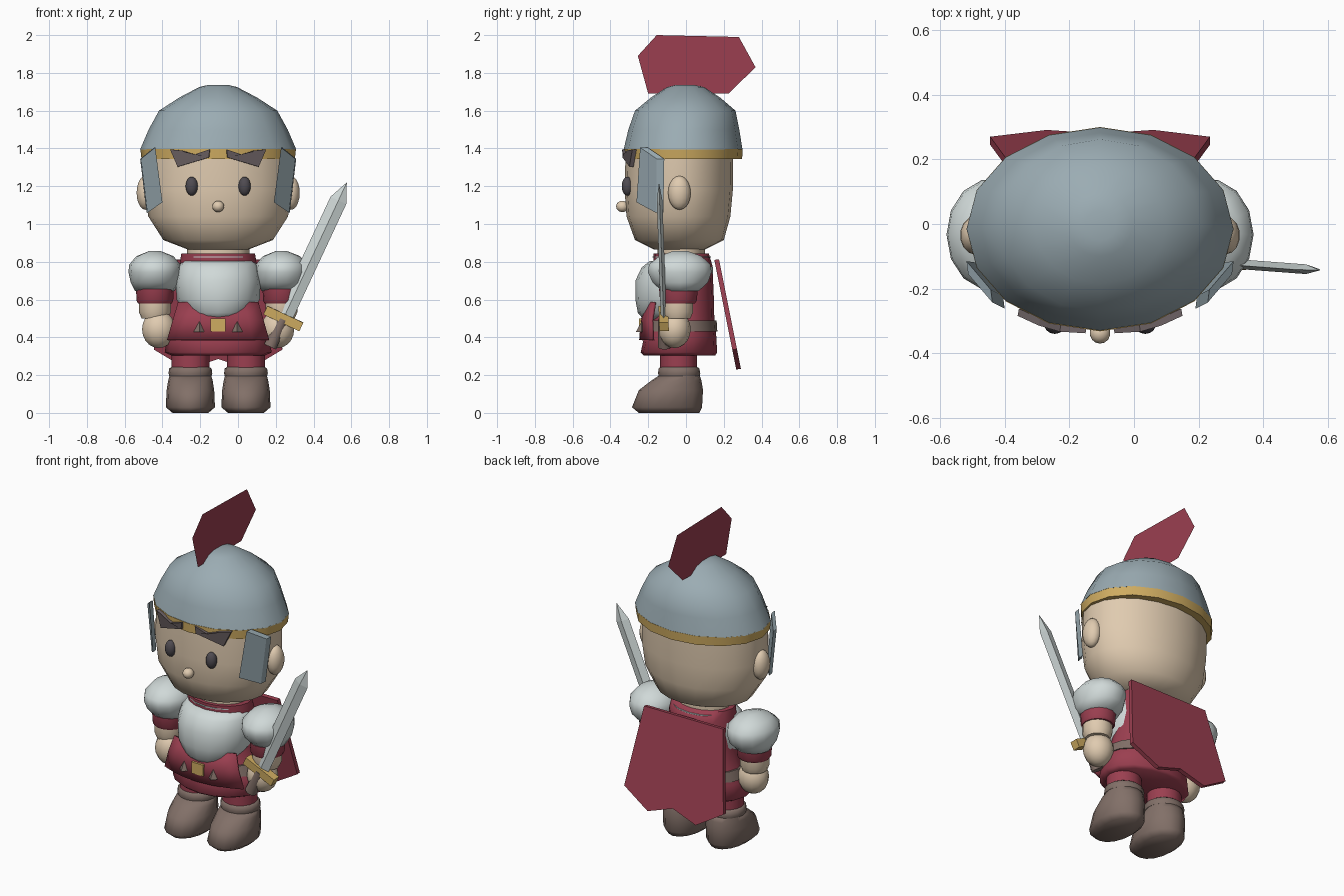
import bpy, bmesh, math
from mathutils import Vector, Matrix

if "Cube" in bpy.data.objects:
    bpy.data.objects.remove(bpy.data.objects["Cube"])

C = -0.105  # x of the body's centre line


def material(name, r, g, b):
    m = bpy.data.materials.new(name)
    lin = [(v / 255 / 12.92 if v < 11 else ((v / 255 + 0.055) / 1.055) ** 2.4) for v in (r, g, b)]
    m.diffuse_color = (*lin, 1)
    m.use_nodes = True
    m.node_tree.nodes["Principled BSDF"].inputs["Base Color"].default_value = m.diffuse_color
    return m


SKIN = material("skin", 224, 203, 176)
STEEL = material("blue_steel", 155, 172, 179)
GOLD = material("gold", 207, 172, 97)
RED = material("crimson", 155, 63, 80)
SILVER = material("pale_silver", 208, 217, 216)
BROWN = material("boot_brown", 130, 112, 104)
DARK = material("eye_dark", 79, 75, 81)
BROW = material("brow_grey", 109, 98, 100)


def finish(name, bm, mat, angle=None):
    bmesh.ops.recalc_face_normals(bm, faces=bm.faces)
    me = bpy.data.meshes.new(name)
    bm.to_mesh(me)
    bm.free()
    me.materials.append(mat)
    ob = bpy.data.objects.new(name, me)
    bpy.context.collection.objects.link(ob)
    if angle:
        bpy.ops.object.select_all(action='DESELECT')
        ob.select_set(True)
        bpy.context.view_layer.objects.active = ob
        bpy.ops.object.shade_smooth_by_angle(angle=math.radians(angle))
    return ob


def loft(name, mat, rings, x=C, n=16, angle=50):
    """Stack of ellipses: (z, half width, front y, back y)."""
    bm = bmesh.new()
    prev = None
    loops = []
    for z, rx, y0, y1 in rings:
        loop = []
        for i in range(n):
            a = 2 * math.pi * i / n
            loop.append(bm.verts.new((x + rx * math.cos(a), (y0 + y1) / 2 + (y1 - y0) / 2 * math.sin(a), z)))
        if prev:
            for i in range(n):
                bm.faces.new((prev[i], prev[(i + 1) % n], loop[(i + 1) % n], loop[i]))
        prev = loop
        loops.append(loop)
    bm.faces.new(loops[0][::-1])
    bm.faces.new(loops[-1])
    return finish(name, bm, mat, angle)


def ball(name, mat, centre, radii, u=14, v=10):
    bm = bmesh.new()
    m = Matrix.Translation(centre) @ Matrix.Diagonal((*radii, 1))
    bmesh.ops.create_uvsphere(bm, u_segments=u, v_segments=v, radius=1, matrix=m)
    return finish(name, bm, mat, 60)


def plate(name, mat, pts, offset):
    """Polygon given thickness along the offset vector."""
    bm = bmesh.new()
    a = [bm.verts.new(p) for p in pts]
    if Vector(offset).length == 0:
        bm.faces.new(a)
    else:
        b = [bm.verts.new(Vector(p) + Vector(offset)) for p in pts]
        bm.faces.new(a)
        bm.faces.new(b[::-1])
        for i in range(len(a)):
            j = (i + 1) % len(a)
            bm.faces.new((a[i], b[i], b[j], a[j]))
    return finish(name, bm, mat)


# Head and helmet
loft("head", SKIN, [(0.865, 0.16, -0.17, 0.10), (0.915, 0.29, -0.27, 0.20), (1.04, 0.37, -0.315, 0.235),
                    (1.18, 0.39, -0.325, 0.248), (1.37, 0.39, -0.32, 0.25)], n=20, angle=60)
loft("helmet", STEEL, [(1.395, 0.413, -0.33, 0.299), (1.50, 0.368, -0.305, 0.282), (1.60, 0.313, -0.27, 0.262),
                       (1.67, 0.205, -0.185, 0.18), (1.725, 0.10, -0.10, 0.095), (1.737, 0.05, -0.05, 0.04)], angle=60)
loft("helmet_rim", GOLD, [(1.343, 0.406, -0.33, 0.297), (1.398, 0.412, -0.332, 0.30)], angle=40)
plate("helmet_crest", RED, [(C - 0.03, y, z) for y, z in ((-0.255, 1.89), (-0.155, 2.0), (0.28, 1.99), (0.368, 1.83),
                                                          (0.225, 1.69), (-0.2, 1.69))], (0, 0, 0))

# Neck
loft("neck", SKIN, [(0.80, 0.165, -0.15, 0.10), (0.90, 0.165, -0.15, 0.10)])

# Face
ball("nose", SKIN, (C, -0.337, 1.093), (0.032, 0.033, 0.03))
for s, side in ((-1, "left"), (1, "right")):
    ball(side + "_eye", DARK, (C + s * 0.14, -0.31, 1.20), (0.033, 0.03, 0.05))
    ball(side + "_ear", SKIN, (C + s * 0.385, -0.035, 1.165), (0.048, 0.06, 0.09))
    brow = ((0.045, -0.338, 1.395), (0.05, -0.336, 1.352), (0.215, -0.300, 1.303),
            (0.255, -0.284, 1.395), (0.19, -0.314, 1.388), (0.125, -0.333, 1.368))
    plate(side + "_eyebrow", BROW, [(C + s * x, y, z) for x, y, z in brow], (-s * 0.004, 0.022, 0))
    guard = ((0.333, -0.243, 1.405), (0.295, -0.262, 1.115), (0.374, -0.16, 1.06), (0.408, -0.155, 1.345))
    plate(side + "_cheek_guard", STEEL, [(C + s * x, y, z) for x, y, z in guard], (s * 0.005, 0.04, 0))

# Torso and clothing
loft("tunic", RED, [(0.305, 0.25, -0.225, 0.155), (0.32, 0.283, -0.24, 0.165), (0.41, 0.268, -0.22, 0.16),
                    (0.50, 0.235, -0.18, 0.15), (0.62, 0.205, -0.17, 0.147), (0.78, 0.205, -0.17, 0.14),
                    (0.845, 0.195, -0.172, 0.12)], angle=75)
loft("collar_trim", SILVER, [(0.822, 0.185, -0.178, 0.132), (0.828, 0.185, -0.178, 0.132)])
loft("breastplate", SILVER, [(0.495, 0.12, -0.225, 0.05), (0.53, 0.175, -0.255, 0.10), (0.60, 0.22, -0.268, 0.13),
                             (0.70, 0.225, -0.268, 0.142), (0.77, 0.212, -0.235, 0.143), (0.805, 0.19, -0.19, 0.12)],
     angle=75)
loft("belt", BROWN, [(0.43, 0.268, -0.215, 0.166), (0.49, 0.25, -0.20, 0.162)])

# Curved apron hanging in front of the belt, tucked under the breastplate
bm = bmesh.new()
rows = []
for z, w, y in ((0.385, 0.268, -0.24), (0.49, 0.238, -0.232), (0.585, 0.21, -0.205)):
    rows.append([bm.verts.new((C + w * t / 3, y + 0.9 * (w * t / 3) ** 2, z)) for t in range(-3, 4)])
for low, high in zip(rows, rows[1:]):
    for i in range(6):
        bm.faces.new((low[i], low[i + 1], high[i + 1], high[i]))
apron = finish("apron", bm, RED, 40)
mod = apron.modifiers.new("thickness", 'SOLIDIFY')
mod.thickness = 0.016
mod.offset = 0

# Buckle and studs
plate("belt_buckle", GOLD, [(C + x, -0.225, z) for x, z in ((-0.04, 0.43), (0.04, 0.43), (0.04, 0.50), (-0.04, 0.50))],
      (0, -0.025, 0))
for s, side in ((-1, "left"), (1, "right")):
    bm = bmesh.new()
    bmesh.ops.create_cone(bm, cap_ends=True, segments=4, radius1=0.03, radius2=0, depth=0.055,
                          matrix=Matrix.Translation((C + s * 0.1, -0.235, 0.457)))
    finish(side + "_stud", bm, BROWN)

# Cape with a notched hem, hanging backwards
outline = ((0, 0.285), (0.165, 0.23), (0.34, 0.335), (0.27, 0.81))
half = [(x, 0.15 + (0.81 - z) * 0.2, z) for x, z in outline]
pts = [(C + x, y, z) for x, y, z in half] + [(C - x, y, z) for x, y, z in half[:0:-1]]
plate("cape", RED, pts, (0, 0.025, 0.003))

# Limbs
for s, side in ((-1, "left"), (1, "right")):
    ax = C + s * 0.335
    loft(side + "_shoulder_pad", SILVER, [(0.645, 0.105, -0.13, 0.07), (0.69, 0.128, -0.18, 0.12),
                                          (0.745, 0.14, -0.206, 0.14), (0.785, 0.136, -0.2, 0.133),
                                          (0.83, 0.098, -0.145, 0.085), (0.857, 0.03, -0.07, 0.01)], ax, 14, 75)
    loft(side + "_sleeve", RED, [(0.58, 0.09, -0.13, 0.05), (0.595, 0.097, -0.14, 0.06), (0.655, 0.10, -0.145, 0.065)], ax, 14)
    loft(side + "_forearm", SKIN, [(0.50, 0.07, -0.115, 0.025), (0.535, 0.085, -0.13, 0.04), (0.585, 0.085, -0.13, 0.04)], ax, 14)
    ball(side + "_hand", SKIN, (C + s * 0.315, -0.06, 0.443), (0.09, 0.085, 0.1))
    lx = C + s * 0.147
    loft(side + "_leg", RED, [(0.22, 0.10, -0.137, 0.058), (0.34, 0.10, -0.137, 0.058)], lx)
    loft(side + "_boot_cuff", BROWN, [(0.195, 0.112, -0.145, 0.072), (0.21, 0.116, -0.148, 0.076),
                                      (0.235, 0.112, -0.145, 0.07), (0.243, 0.10, -0.135, 0.06)], lx)
    loft(side + "_boot", BROWN, [(0, 0.095, -0.25, 0.07), (0.03, 0.13, -0.286, 0.085), (0.12, 0.126, -0.25, 0.09),
                                 (0.17, 0.118, -0.185, 0.082), (0.20, 0.11, -0.14, 0.072)], lx, angle=75)

# Sword, built upright then tilted into the right hand
tilt = (Matrix.Translation((0.24, -0.118, 0.50)) @ Matrix.Rotation(math.radians(2), 4, 'X')
        @ Matrix.Rotation(math.radians(25), 4, 'Y'))
bm = bmesh.new()
prev = None
for z in (0, 0.69):
    ring = [bm.verts.new(p) for p in ((0.046, 0, z), (0, 0.015, z), (-0.046, 0, z), (0, -0.015, z))]
    if prev:
        for i in range(4):
            bm.faces.new((prev[i], prev[(i + 1) % 4], ring[(i + 1) % 4], ring[i]))
    else:
        bm.faces.new(ring)
    prev = ring
tip = bm.verts.new((0, 0, 0.795))
for i in range(4):
    bm.faces.new((prev[i], prev[(i + 1) % 4], tip))
bm.transform(tilt)
finish("sword_blade", bm, SILVER)

bm = bmesh.new()
bmesh.ops.create_cube(bm, size=1, matrix=tilt @ Matrix.Diagonal((0.21, 0.05, 0.05, 1)))
finish("sword_guard", bm, GOLD)

bm = bmesh.new()
bmesh.ops.create_cone(bm, cap_ends=True, segments=10, radius1=0.036, radius2=0.03, depth=0.16,
                      matrix=tilt @ Matrix.Translation((0, 0, -0.085)))
finish("sword_grip", bm, BROWN, 40)
